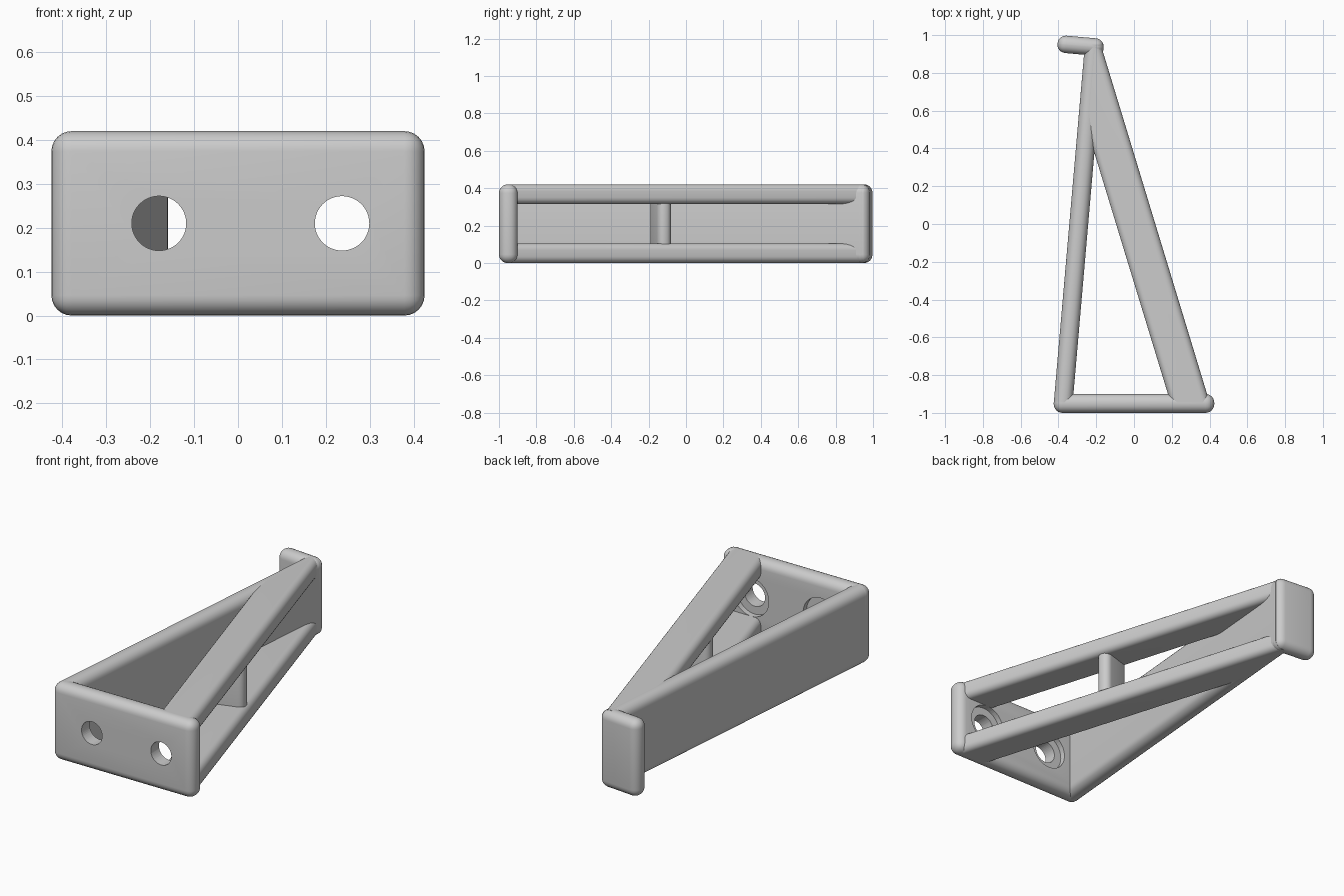
import bpy, bmesh, math
from mathutils import Matrix

cube = bpy.data.objects.get("Cube")
if cube:
    bpy.data.objects.remove(cube, do_unlink=True)

HEIGHT, ROUND = 0.42, 0.046

grey = bpy.data.materials.new("light_grey")
grey.use_nodes = True
grey.diffuse_color = (0.6, 0.6, 0.6, 1)
grey.node_tree.nodes["Principled BSDF"].inputs["Base Color"].default_value = (0.6, 0.6, 0.6, 1)


def finish(name, bm):
    bmesh.ops.recalc_face_normals(bm, faces=bm.faces)
    mesh = bpy.data.meshes.new(name)
    bm.to_mesh(mesh)
    bm.free()
    mesh.materials.append(grey)
    obj = bpy.data.objects.new(name, mesh)
    bpy.context.collection.objects.link(obj)
    return obj


def smooth(obj):
    bpy.ops.object.select_all(action="DESELECT")
    obj.select_set(True)
    bpy.context.view_layer.objects.active = obj
    bpy.ops.object.shade_smooth_by_angle(angle=math.radians(30))


def prism(name, outline, z0, z1, radius=ROUND, long_edges_only=False):
    """Extrude an outline upwards and round its edges."""
    bm = bmesh.new()
    base = bm.faces.new([bm.verts.new((x, y, z0)) for x, y in outline])
    top = bmesh.ops.extrude_face_region(bm, geom=[base])["geom"]
    bmesh.ops.translate(bm, vec=(0, 0, z1 - z0),
                        verts=[g for g in top if isinstance(g, bmesh.types.BMVert)])
    bmesh.ops.recalc_face_normals(bm, faces=bm.faces)
    edges = list(bm.edges)
    if long_edges_only:
        edges = [e for e in edges if abs(e.verts[0].co.y - e.verts[1].co.y) > 0.2]
    bmesh.ops.bevel(bm, geom=edges, offset=radius, segments=6, profile=0.5,
                    affect="EDGES", clamp_overlap=True)
    obj = finish(name, bm)
    smooth(obj)
    return obj


def rectangle(cx, cy, w, d, angle=0):
    c, s = math.cos(angle), math.sin(angle)
    corners = [(-w / 2, -d / 2), (w / 2, -d / 2), (w / 2, d / 2), (-w / 2, d / 2)]
    return [(cx + x * c - y * s, cy + x * s + y * c) for x, y in corners]


# Mounting plate with two counterbored screw holes
plate = prism("mounting_plate", rectangle(0, -0.95, 0.85, 0.1), 0, HEIGHT)
for side, x in (("right", -0.18), ("left", 0.237)):
    for kind, radius, y, depth in (("hole", 0.062, -0.95, 0.3),
                                   ("counterbore", 0.105, -0.88, 0.1)):
        bm = bmesh.new()
        bmesh.ops.create_cone(bm, cap_ends=True, segments=48, radius1=radius,
                              radius2=radius, depth=depth,
                              matrix=Matrix.Translation((x, y, HEIGHT / 2))
                              @ Matrix.Rotation(math.pi / 2, 4, "X"))
        cutter = finish(f"{side}_{kind}_cutter", bm)
        cutter.hide_render = True
        cutter.hide_viewport = True
        cut = plate.modifiers.new(f"{side}_{kind}", "BOOLEAN")
        cut.operation, cut.solver, cut.object = "DIFFERENCE", "EXACT", cutter
bpy.context.view_layer.update()
baked = bpy.data.meshes.new_from_object(
    plate.evaluated_get(bpy.context.evaluated_depsgraph_get()))
plate.modifiers.clear()
plate.data = baked
smooth(plate)
for helper in [o for o in bpy.data.objects if o.name.endswith("_cutter")]:
    bpy.data.objects.remove(helper, do_unlink=True)

# Full-height side wall
prism("side_wall", [(-0.425, -0.95), (-0.325, -0.95), (-0.16, 0.95), (-0.26, 0.95)],
      0, HEIGHT, long_edges_only=True)

# Matching lower and upper diagonal braces
brace = [(0.195, -0.95), (0.402, -0.95), (-0.176, 0.95), (-0.25, 0.95), (-0.278, 0.6)]
for name, z in (("lower_brace", 0), ("upper_brace", HEIGHT - 0.105)):
    prism(name, brace, z, z + 0.105, long_edges_only=True)

# Post joining the braces
prism("brace_post", rectangle(0.04, -0.135, 0.18, 0.075, math.radians(17)),
      0.02, HEIGHT - 0.02, radius=0.034)

# Hooked end lip
prism("end_lip", rectangle(-0.283, 0.944, 0.245, 0.092, math.radians(-5.1)), 0, HEIGHT,
      radius=0.044)
